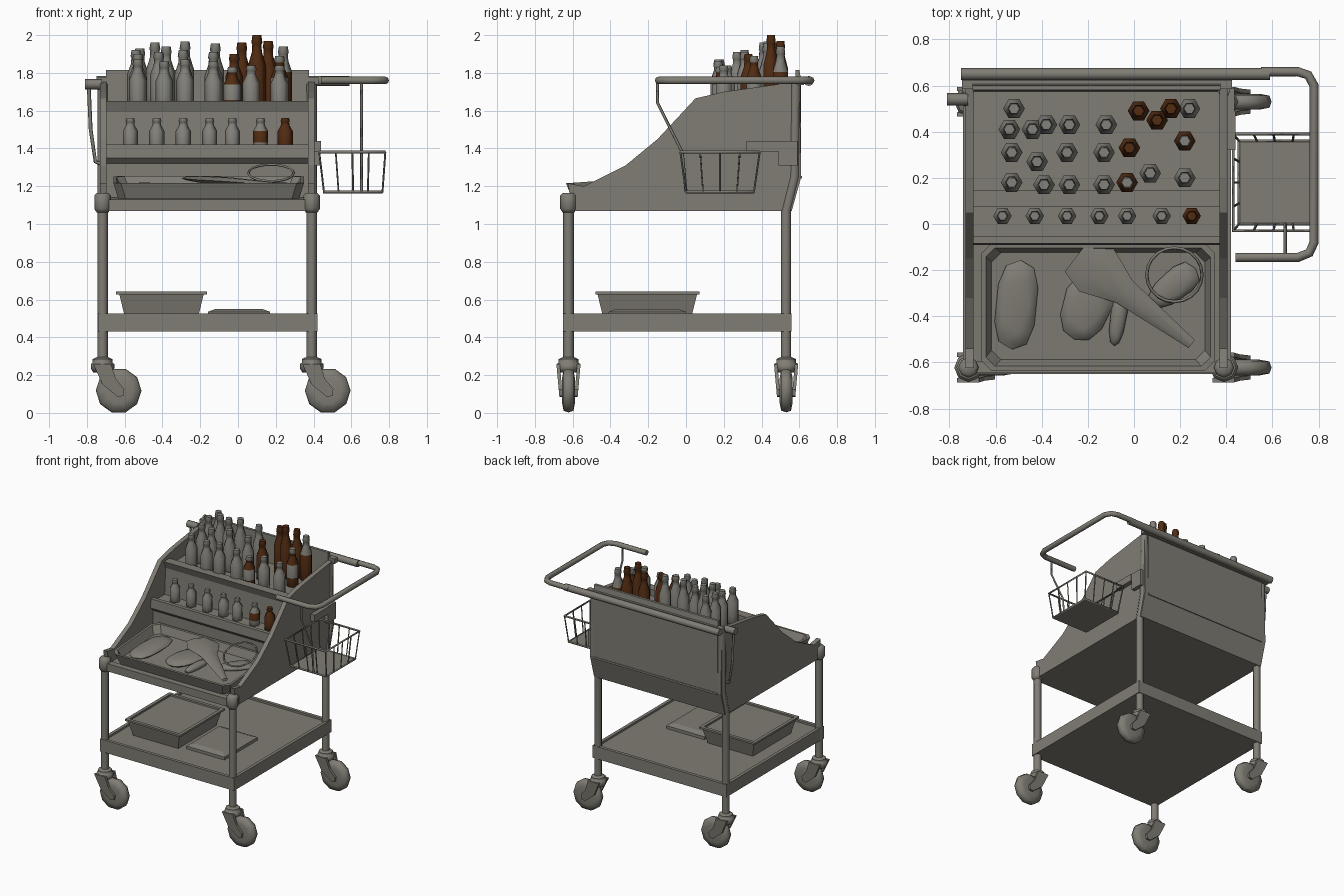
import bpy, bmesh, math
from mathutils import Vector, Matrix

if "Cube" in bpy.data.objects:
    bpy.data.objects.remove(bpy.data.objects["Cube"])


def material(name, rgb):
    m = bpy.data.materials.new(name)
    m.use_nodes = True
    m.diffuse_color = (*rgb, 1)
    m.node_tree.nodes["Principled BSDF"].inputs["Base Color"].default_value = (*rgb, 1)
    return m


METAL = material("warm grey metal", (0.215, 0.205, 0.175))
GLASS = material("pale grey glass", (0.225, 0.22, 0.195))
BROWN = material("brown glass", (0.085, 0.025, 0.006))


def finish(name, bm, mats, smooth=0):
    bmesh.ops.recalc_face_normals(bm, faces=bm.faces)
    mesh = bpy.data.meshes.new(name)
    bm.to_mesh(mesh)
    bm.free()
    for m in mats:
        mesh.materials.append(m)
    if smooth:
        mesh.shade_smooth()
        mesh.set_sharp_from_angle(angle=math.radians(smooth))
    ob = bpy.data.objects.new(name, mesh)
    bpy.context.collection.objects.link(ob)
    return ob


def loft(name, rings, mats=(METAL,), bands=None, smooth=0):
    """Skin a stack of equal rings and cap both ends."""
    bm = bmesh.new()
    rows = [[bm.verts.new(p) for p in ring] for ring in rings]
    n = len(rows[0])
    for k in range(len(rows) - 1):
        for i in range(n):
            j = (i + 1) % n
            f = bm.faces.new((rows[k][i], rows[k][j], rows[k + 1][j], rows[k + 1][i]))
            f.material_index = bands[k] if bands else 0
    bm.faces.new(rows[0])
    bm.faces.new(rows[-1]).material_index = bands[-1] if bands else 0
    return finish(name, bm, mats, smooth)


def side_prism(name, profile, x0, x1):
    return loft(name, [[(x, y, z) for y, z in profile] for x in (x0, x1)])


def rect(x0, x1, y0, y1, z, c=0):
    """Rectangle, with corners cut by c if given."""
    if not c:
        return [(x0, y0, z), (x1, y0, z), (x1, y1, z), (x0, y1, z)]
    return [(x0 + c, y0, z), (x1 - c, y0, z), (x1, y0 + c, z), (x1, y1 - c, z),
            (x1 - c, y1, z), (x0 + c, y1, z), (x0, y1 - c, z), (x0, y0 + c, z)]


def box(name, x0, x1, y0, y1, z0, z1):
    return loft(name, [rect(x0, x1, y0, y1, z0), rect(x0, x1, y0, y1, z1)])


def open_tray(name, x0, x1, y0, y1, z0, z1, floor, taper, rim, cut=0):
    """Open container that narrows towards its base."""
    def inset(d, z):
        return rect(x0 + d, x1 - d, y0 + d, y1 - d, z, cut)
    return loft(name, [inset(taper, z0), inset(0, z1), inset(rim, z1), inset(taper + rim, floor)])


def revolve(name, profile, sides, loc, mats=(METAL,), bands=None, axis="Z"):
    rings = []
    for r, h in profile:
        ring = []
        for i in range(sides):
            a = 2 * math.pi * i / sides
            u, v = r * math.cos(a), r * math.sin(a)
            ring.append((u, v, h) if axis == "Z" else (u, h, v))
        rings.append(ring)
    ob = loft(name, rings, mats, bands, 62)
    ob.location = loc
    return ob


def tube(name, paths, radius, closed=False):
    cu = bpy.data.curves.new(name, "CURVE")
    cu.dimensions = "3D"
    cu.bevel_depth = radius
    cu.bevel_resolution = 2 if radius > 0.01 else 0
    cu.use_fill_caps = True
    for path in paths:
        s = cu.splines.new("POLY")
        s.points.add(len(path) - 1)
        for pt, co in zip(s.points, path):
            pt.co = (*co, 1)
        s.use_cyclic_u = closed
    cu.materials.append(METAL)
    ob = bpy.data.objects.new(name, cu)
    bpy.context.collection.objects.link(ob)
    return ob


# Legs, corner caps and swivel casters
FORK = [(-0.05, 0.26), (0.045, 0.26), (0.07, 0.18), (0.115, 0.125), (0.11, 0.09), (0.08, 0.085), (0.0, 0.15)]
for x in (-0.717, 0.39):
    tube("front_leg", [[(x, -0.622, 0.27), (x, -0.622, 1.09)]], 0.028)
    revolve("front_corner_cap", [(0.03, 1.06), (0.044, 1.08), (0.044, 1.15), (0.03, 1.165)], 8, (x, -0.622, 0))
    tube("rear_leg", [[(x, 0.53, 0.27), (x, 0.53, 1.07), (x, 0.575, 1.25), (x, 0.58, 1.74)]], 0.027)
    for y in (-0.622, 0.53):
        revolve("caster_collar", [(0.05, 0.215), (0.062, 0.235), (0.062, 0.26), (0.052, 0.265),
                                  (0.052, 0.285), (0.03, 0.295)], 8, (x, y, 0))
        for s in (-1, 1):
            loft("caster_fork", [[(x + u, y + s * (d + (v - 0.08) * 0.09), v) for u, v in FORK]
                                 for d in (0.03, 0.048)])
        revolve("caster_wheel", [(0.07, -0.034), (0.112, -0.026), (0.121, 0), (0.112, 0.026), (0.07, 0.034)],
                10, (x + 0.085, y, 0.118), axis="Y")
        tube("caster_axle", [[(x + 0.085, y - 0.05, 0.118), (x + 0.085, y + 0.05, 0.118)]], 0.015)

# Lower shelf with a bin and a flat pack on it
open_tray("lower_shelf", -0.74, 0.42, -0.65, 0.558, 0.43, 0.527, 0.512, 0, 0.025)
open_tray("storage_bin", -0.63, -0.18, -0.47, 0.06, 0.512, 0.635, 0.56, 0.03, 0.012)
open_tray("storage_bin_rim", -0.645, -0.165, -0.48, 0.072, 0.628, 0.642, 0.63, 0, 0.025)
loft("flat_pack", [rect(-0.16, 0.17, -0.41, 0, 0.512), rect(-0.16, 0.17, -0.41, 0, 0.535),
                   rect(-0.12, 0.13, -0.37, -0.04, 0.55)])

# Stepped upper body, its lips and its cheeks
side_prism("stepped_body", [
    (-0.6, 1.07), (-0.6, 1.11), (-0.06, 1.14), (-0.06, 1.39), (0.085, 1.39), (0.1, 1.64), (0.13, 1.64),
    (0.14, 1.6), (0.575, 1.6), (0.58, 1.815), (0.6, 1.815), (0.61, 1.76), (0.61, 1.25), (0.56, 1.07)], -0.7, 0.375)
box("front_deck_bar", -0.7, 0.375, -0.645, -0.595, 1.07, 1.13)
side_prism("lower_row_lip", [(-0.055, 1.42), (-0.085, 1.42), (-0.09, 1.35), (-0.055, 1.315)], -0.7, 0.375)
side_prism("upper_bin_lip", [(0.145, 1.65), (0.075, 1.65), (0.1, 1.585), (0.145, 1.6)], -0.7, 0.375)
box("back_seam", -0.7, 0.375, 0.6, 0.614, 1.24, 1.255)
box("rear_top_flange", -0.745, 0.425, 0.585, 0.625, 1.735, 1.775)
CHEEK = [(-0.6, 1.07), (-0.625, 1.215), (-0.54, 1.2), (-0.32, 1.31), (-0.15, 1.45), (0.05, 1.665),
         (0.2, 1.7), (0.6, 1.755), (0.61, 1.25), (0.56, 1.07)]
for x0, x1 in ((-0.73, -0.695), (0.37, 0.405)):
    side_prism("cheek_panel", CHEEK, x0, x1)

# Work tray, leaning slightly forward
SLOPE = 0.07
tray = open_tray("work_tray", -0.505, 0.505, -0.275, 0.275, -0.085, 0, -0.06, 0.025, 0.018, 0.04)
tray.location = (-0.155, -0.36, 1.235)
tray.rotation_euler.x = SLOPE


def tray_z(y, lift):
    return 1.175 + SLOPE * (y + 0.36) + lift


def pad(name, x, y, length, width, turn, flare=0.2):
    """Flat cushion with squarish ends, wider at one end."""
    bm = bmesh.new()
    bmesh.ops.create_icosphere(bm, subdivisions=2, radius=1)
    for v in bm.verts:
        v.co.x = math.copysign(abs(v.co.x) ** 0.75, v.co.x) * (1 + flare * v.co.y)
        v.co.y = math.copysign(abs(v.co.y) ** 0.75, v.co.y)
    bmesh.ops.scale(bm, vec=(width / 2, length / 2, 0.025), verts=bm.verts)
    ob = finish(name, bm, (METAL,), 40)
    ob.location = (x, y, tray_z(y, 0.015))
    ob.rotation_euler = (SLOPE, 0, turn)


pad("long_pad", -0.51, -0.35, 0.39, 0.18, -0.1, 0)
pad("wide_pad", -0.21, -0.37, 0.28, 0.21, -0.35)
pad("thin_pad", -0.07, -0.42, 0.22, 0.07, -0.15)
pad("oval_pad", 0.17, -0.27, 0.25, 0.13, -0.9)

# Tapered scoop lying across the tray
start, end = Vector((-0.2, -0.17, tray_z(-0.17, 0.05))), Vector((0.25, -0.52, tray_z(-0.52, 0.04)))
run = end - start
across = Vector((-run.y, run.x, 0)).normalized()
rings = []
for t, w, h in ((-0.1, 0.09, 0.012), (0.08, 0.12, 0.02), (0.35, 0.06, 0.022), (1, 0.022, 0.012)):
    c = start + run * t
    rings.append([c + across * (w * math.cos(a * math.pi / 3)) + Vector((0, 0, h * math.sin(a * math.pi / 3)))
                  for a in range(6)])
loft("scoop", rings, smooth=40)

# Loose wire ring leaning on the back of the tray
circle = [Matrix.Rotation(0.36, 3, "X") @ Vector((0.12 * math.cos(a * math.pi / 10), 0.125 * math.sin(a * math.pi / 10), 0))
          + Vector((0.175, -0.22, 1.27)) for a in range(20)]
tube("wire_ring", [circle], 0.007, True)

# Bottles: 0 is pale and 1 is brown, from base to cap
PATTERN = {"clear": [0] * 8, "brown": [1] * 8, "labelled": [1, 1, 0, 1, 1, 0, 0, 0],
           "banded": [0, 0, 1, 0, 0, 0, 0, 0], "pale_top": [1, 1, 1, 0, 0, 0, 0, 0]}
SHAPE = ((0.85, 0), (1, 0.04), (1, 0.25), (1, 0.6), (0.56, 0.78), (0.52, 0.88), (0.62, 0.9), (0.5, 1))


def bottle(x, y, base, height, radius, kind):
    revolve("bottle_" + kind, [(r * radius, h * height) for r, h in SHAPE], 6, (x, y, base),
            (GLASS, BROWN), PATTERN[kind])


for x in (-0.57, -0.43, -0.29, -0.15, -0.03, 0.12, 0.25):
    bottle(x, 0.035, 1.39, 0.17, 0.04, "brown" if x > 0.2 else "banded" if x > 0.1 else "clear")
ROWS = {
    "clear": [(-0.52, 0.5, 1.93), (-0.54, 0.41, 1.92), (-0.44, 0.41, 1.96), (-0.38, 0.43, 1.94),
              (-0.28, 0.43, 1.965), (-0.12, 0.43, 1.955), (-0.53, 0.31, 1.9), (-0.42, 0.27, 1.91),
              (-0.29, 0.31, 1.92), (-0.13, 0.31, 1.91), (-0.53, 0.18, 1.87), (-0.39, 0.17, 1.86),
              (-0.28, 0.17, 1.87), (-0.13, 0.17, 1.86), (0.07, 0.22, 1.84), (0.22, 0.2, 1.84)],
    "brown": [(0.02, 0.49, 1.96), (0.1, 0.45, 2.0), (0.16, 0.5, 1.97), (-0.02, 0.33, 1.9)],
    "labelled": [(0.22, 0.36, 1.89), (-0.03, 0.18, 1.83)],
    "pale_top": [(0.24, 0.5, 1.94)],
}
for kind, spots in ROWS.items():
    for x, y, top in spots:
        bottle(x, y, 1.6, top - 1.6, 0.047, kind)

# Rear rail and wrap-around handle
tube("rear_rail", [[(-0.75, 0.65, 1.757), (0.59, 0.65, 1.757)]], 0.027)
tube("handle", [[(0.55, 0.66, 1.76), (0.71, 0.66, 1.76), (0.755, 0.645, 1.76), (0.78, 0.6, 1.76),
                 (0.78, -0.08, 1.76), (0.76, -0.125, 1.76), (0.71, -0.145, 1.76), (0.44, -0.145, 1.76)]], 0.02)

# Hanging wire basket
HI = rect(0.43, 0.78, -0.03, 0.39, 1.38)
LO = rect(0.455, 0.765, 0, 0.36, 1.17)
tube("basket_hoops", [HI, LO], 0.008, True)
wires = []
for i in range(4):
    j = (i + 1) % 4
    for k in range(4):
        wires.append([Vector(r[i]).lerp(Vector(r[j]), k / 4) for r in (HI, LO)])
tube("basket_wires", wires, 0.005)
box("basket_floor", 0.45, 0.765, 0, 0.36, 1.162, 1.172)
tube("basket_hanger", [[(0.655, -0.15, 1.75), (0.655, -0.15, 1.64), (0.655, -0.02, 1.38), (0.655, 0, 1.17)]], 0.008)
box("basket_mount", 0.4, 0.435, 0.49, 0.59, 1.31, 1.44)
box("basket_mount_arm", 0.4, 0.44, 0.32, 0.49, 1.385, 1.44)

# Hook and rod on the opposite side
tube("hook_knob", [[(-0.72, 0.54, 1.74), (-0.81, 0.54, 1.74)]], 0.027)
tube("hook_rod", [[(-0.79, 0.54, 1.73), (-0.78, 0.54, 1.5), (-0.755, 0.54, 1.33), (-0.73, 0.54, 1.32)]], 0.01)
